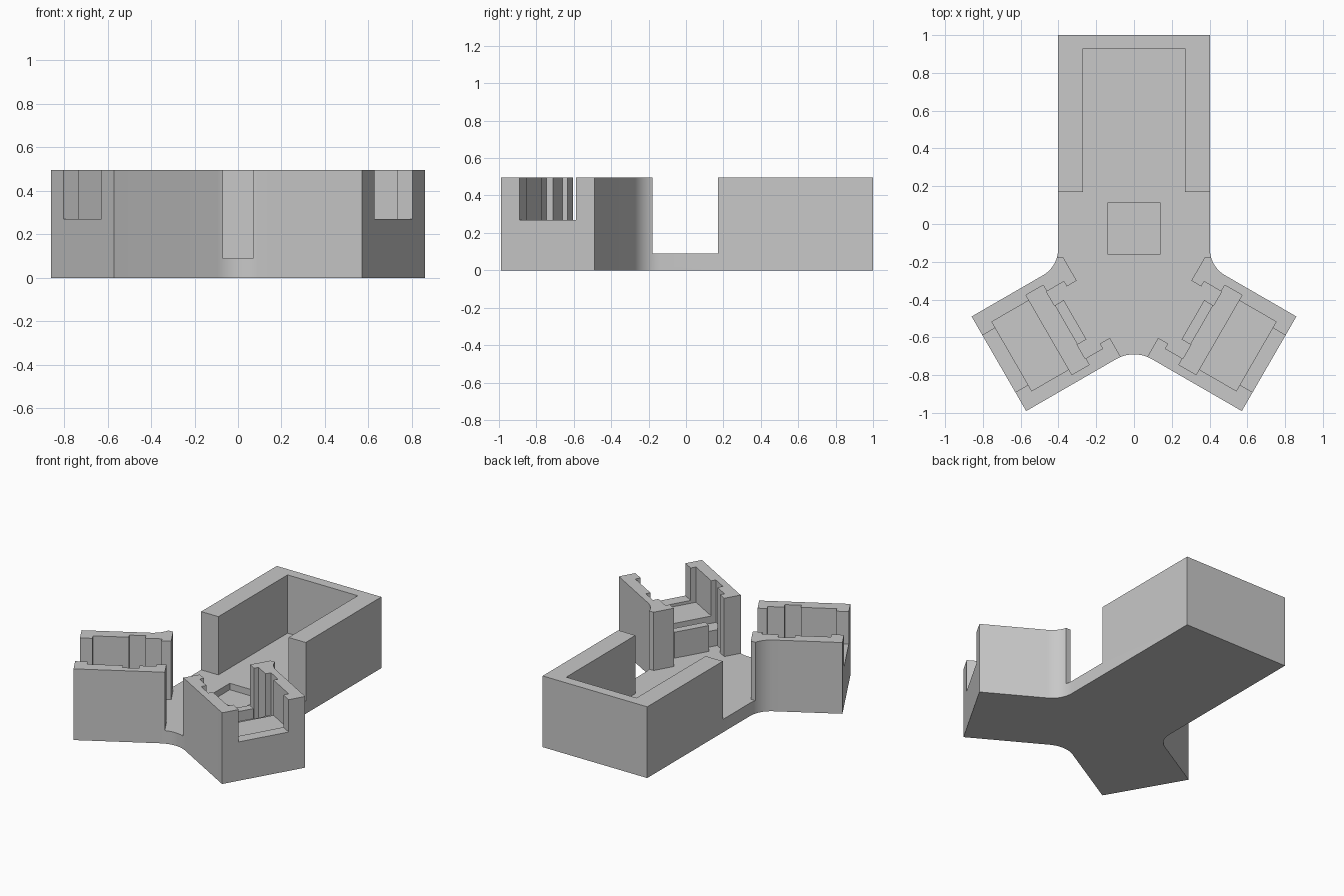
import bpy, bmesh, math
from mathutils import Vector

cube = bpy.data.objects.get("Cube")
if cube:
    bpy.data.objects.remove(cube, do_unlink=True)

TOP, FLOOR = 0.495, 0.09
HUB = Vector((0, -0.327))          # where the arm axes meet
ARM_END, ARM_HALF, BOX_HALF = 0.826, 0.289, 0.402

grey = bpy.data.materials.new("plain grey")
grey.use_nodes = True
grey.diffuse_color = (0.58, 0.58, 0.58, 1)
grey.node_tree.nodes["Principled BSDF"].inputs["Base Color"].default_value = (0.58, 0.58, 0.58, 1)


def prism(name, points, z0, z1):
    """Extrude a flat outline between two heights."""
    bm = bmesh.new()
    face = bm.faces.new([bm.verts.new((p[0], p[1], z0)) for p in points])
    moved = bmesh.ops.extrude_face_region(bm, geom=[face])["geom"]
    verts = [g for g in moved if isinstance(g, bmesh.types.BMVert)]
    bmesh.ops.translate(bm, verts=verts, vec=(0, 0, z1 - z0))
    bmesh.ops.recalc_face_normals(bm, faces=bm.faces)
    mesh = bpy.data.meshes.new(name)
    bm.to_mesh(mesh)
    bm.free()
    mesh.materials.append(grey)
    obj = bpy.data.objects.new(name, mesh)
    bpy.context.collection.objects.link(obj)
    return obj


def rect(x0, x1, y0, y1):
    return [(x0, y0), (x1, y0), (x1, y1), (x0, y1)]


def arm(u, w, side=1):
    """Point at u along an arm and w across it."""
    c, s = math.cos(math.pi / 6), math.sin(math.pi / 6)
    return Vector((side * (u * c + w * s), HUB.y - u * s + w * c))


def fillet(before, corner, after, radius, steps=12):
    """Rounded replacement for one outline corner."""
    a, b = (before - corner).normalized(), (after - corner).normalized()
    half = a.angle(b) / 2
    centre = corner + (a + b).normalized() * radius / math.sin(half)
    start = corner + a * radius / math.tan(half) - centre
    end = corner + b * radius / math.tan(half) - centre
    total = start.angle(end)
    return [centre + (start * math.sin(total * (1 - i / steps)) + end * math.sin(total * i / steps))
            / math.sin(total) for i in range(steps + 1)]


def cut(body, name, points, z0):
    """Remove everything above z0 inside an outline."""
    cutter = prism(name, points, z0, 0.7)
    cutter.hide_render = True
    mod = body.modifiers.new(name, "BOOLEAN")
    mod.operation, mod.solver, mod.object = "DIFFERENCE", "EXACT", cutter
    bpy.context.view_layer.objects.active = body
    bpy.ops.object.modifier_apply(modifier=mod.name)
    bpy.data.objects.remove(cutter, do_unlink=True)


# Y-shaped block with rounded inside corners
tan30 = math.tan(math.pi / 6)
u_side = (BOX_HALF - ARM_HALF / 2) / math.cos(math.pi / 6)
side_corner = arm(u_side, ARM_HALF)
outer, inner = arm(ARM_END, ARM_HALF), arm(ARM_END, -ARM_HALF)
front_corner = arm(ARM_HALF * tan30, -ARM_HALF)
back = Vector((BOX_HALF, 1.0))


def flip(p):
    return Vector((-p[0], p[1]))


right_half = [back] + fillet(back, side_corner, outer, 0.16) + [outer, inner]
outline = (right_half + fillet(inner, front_corner, flip(inner), 0.19)
           + [flip(p) for p in reversed(right_half)])
body = prism("y_shaped_holder", outline, 0, TOP)

# Open middle between the rear box and the arms
hub = [(0.6, 0.17), (0.6, -0.178), (0.374, -0.178), arm(0.249, -0.34)]
cut(body, "middle_gap", hub + [flip(p) for p in reversed(hub)], FLOOR)

# Rear box interior and small square recess
cut(body, "rear_bay", rect(-0.27, 0.27, 0.14, 0.93), FLOOR)
cut(body, "square_recess", rect(-0.14, 0.14, -0.16, 0.11), 0.045)

# Stepped socket in each arm: start, end, half width, floor height
steps = [
    (0.415, 0.52, 0.243, 0.20),
    (0.35, 0.43, 0.13, 0.27),
    (0.51, 0.747, 0.211, 0.25),
    (0.74, 0.90, 0.174, 0.27),
]
throat = [(0.2, 0.175), (0.31, 0.175), (0.31, 0.205), (0.417, 0.205), (0.417, 0.12), (0.36, 0.12)]
throat += [(u, -w) for u, w in reversed(throat)]
for side in (1, -1):
    cut(body, "socket_throat", [arm(u, w, side) for u, w in throat], FLOOR)
    for u0, u1, half, z in steps:
        cut(body, "socket_step", [arm(u, w, side) for u, w in rect(u0, u1, -half, half)], z)

# Smooth the rounded corners only
bpy.ops.object.select_all(action="DESELECT")
body.select_set(True)
bpy.context.view_layer.objects.active = body
bpy.ops.object.shade_smooth_by_angle(angle=math.radians(25))
